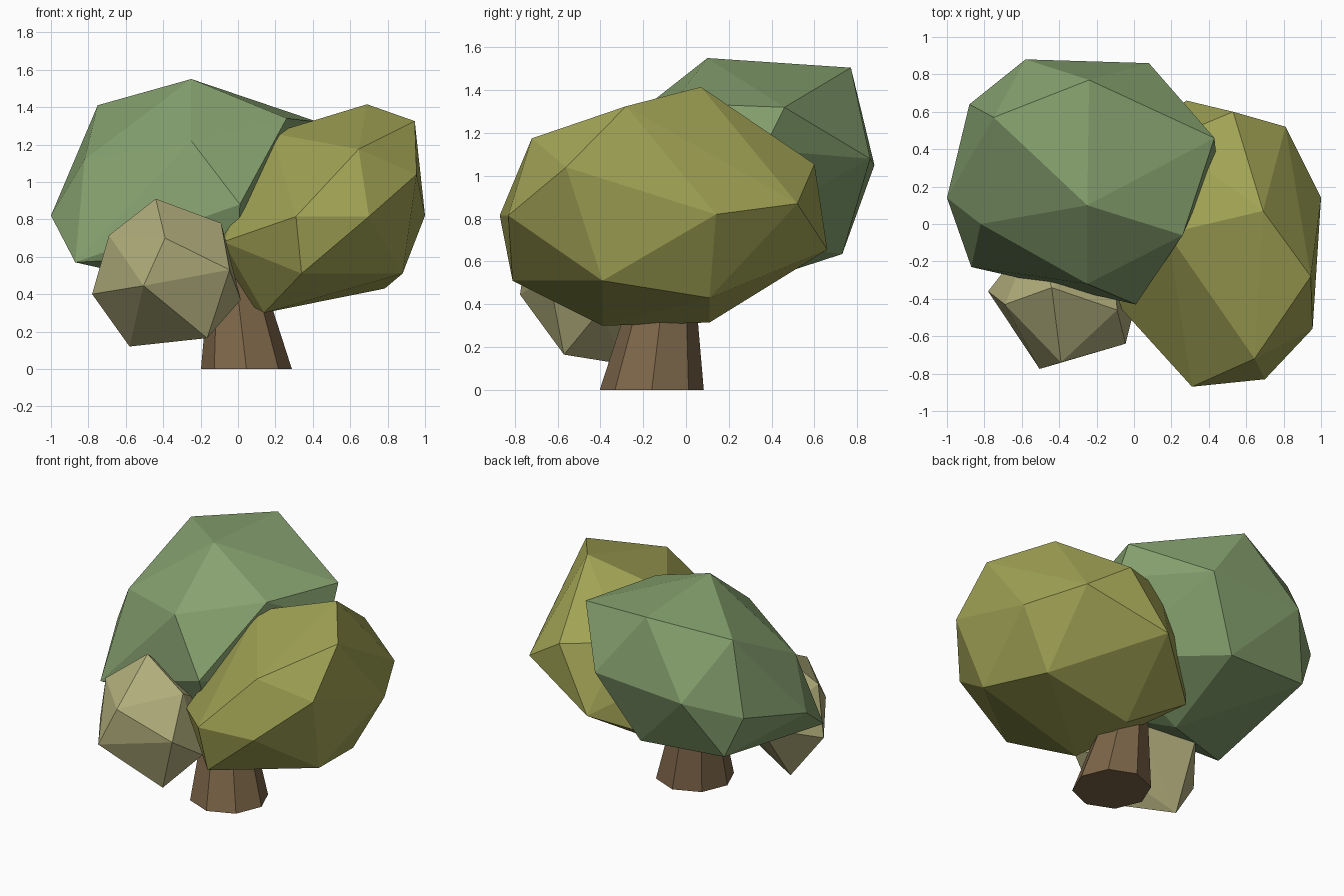
import bpy, bmesh
from mathutils import Matrix, Vector


def finish(name, bm, color):
    bmesh.ops.recalc_face_normals(bm, faces=bm.faces)
    me = bpy.data.meshes.new(name)
    bm.to_mesh(me)
    bm.free()
    mat = bpy.data.materials.new(name + "_color")
    mat.diffuse_color = (*color, 1)
    me.materials.append(mat)
    ob = bpy.data.objects.new(name, me)
    bpy.context.collection.objects.link(ob)
    return ob


def faceted_clump(name, corners, color):
    """Low-poly foliage: the convex hull around a few corner points."""
    bm = bmesh.new()
    for c in corners:
        bm.verts.new(c)
    bmesh.ops.convex_hull(bm, input=bm.verts[:])
    bmesh.ops.delete(bm, geom=[v for v in bm.verts if not v.link_faces], context='VERTS')
    return finish(name, bm, color)


# Trunk: tapered, slightly leaning octagonal prism
bm = bmesh.new()
base, tip, height = Vector((0.045, -0.16, 0)), Vector((-0.013, -0.10, 0.5)), 0.5
bmesh.ops.create_cone(bm, cap_ends=True, segments=8, radius1=0.243, radius2=0.14,
                      depth=height, matrix=Matrix.Translation((0, 0, height / 2)))
for v in bm.verts:
    v.co.xy += base.lerp(tip, v.co.z / height).xy
finish("trunk", bm, (0.20, 0.13, 0.065))

# Tall rear foliage
faceted_clump("rear_foliage", [
    (-.25, .10, 1.55), (-.24, .77, 1.505), (-.75, .57, 1.41), (.26, -.06, 1.34),
    (.43, .46, 1.32), (-.82, 0, 1.12), (-1, .14, .82), (-.58, .88, 1.05),
    (.08, .86, 1.08), (-.88, .64, .94), (-.25, -.32, 1.22), (.01, -.43, .88),
    (-.87, -.23, .57), (-.77, .69, .67), (-.17, .73, .635), (-.25, .10, .43),
    (.44, .36, 1.12), (.30, .15, .70), (0, -.33, .62),
], (0.24, 0.36, 0.16))

# Wide right foliage
faceted_clump("right_foliage", [
    (.69, .07, 1.415), (.945, -.28, 1.325), (.645, -.72, 1.175), (.955, -.56, 1.04),
    (.18, -.05, 1.26), (.17, .45, 1.10), (.53, .60, 1.055), (.81, .52, .87),
    (1, .14, .82), (.31, -.87, .815), (.70, -.83, .815), (-.08, -.44, .68),
    (.28, .66, .655), (.88, -.39, .51), (.34, -.81, .51), (.785, .11, .43),
    (.14, -.39, .30), (.15, .11, .315), (-.15, .32, .46), (-.10, .33, .90),
], (0.36, 0.37, 0.09))

# Small front left foliage
faceted_clump("front_foliage", [
    (-.44, -.34, .91), (-.69, -.43, .715), (-.09, -.46, .78), (-.39, -.74, .70),
    (-.045, -.64, .53), (-.505, -.775, .445), (-.78, -.36, .40), (-.53, -.04, .52),
    (-.12, -.15, .60), (.015, -.40, .37), (-.165, -.57, .165), (-.58, -.29, .12),
], (0.44, 0.42, 0.20))
